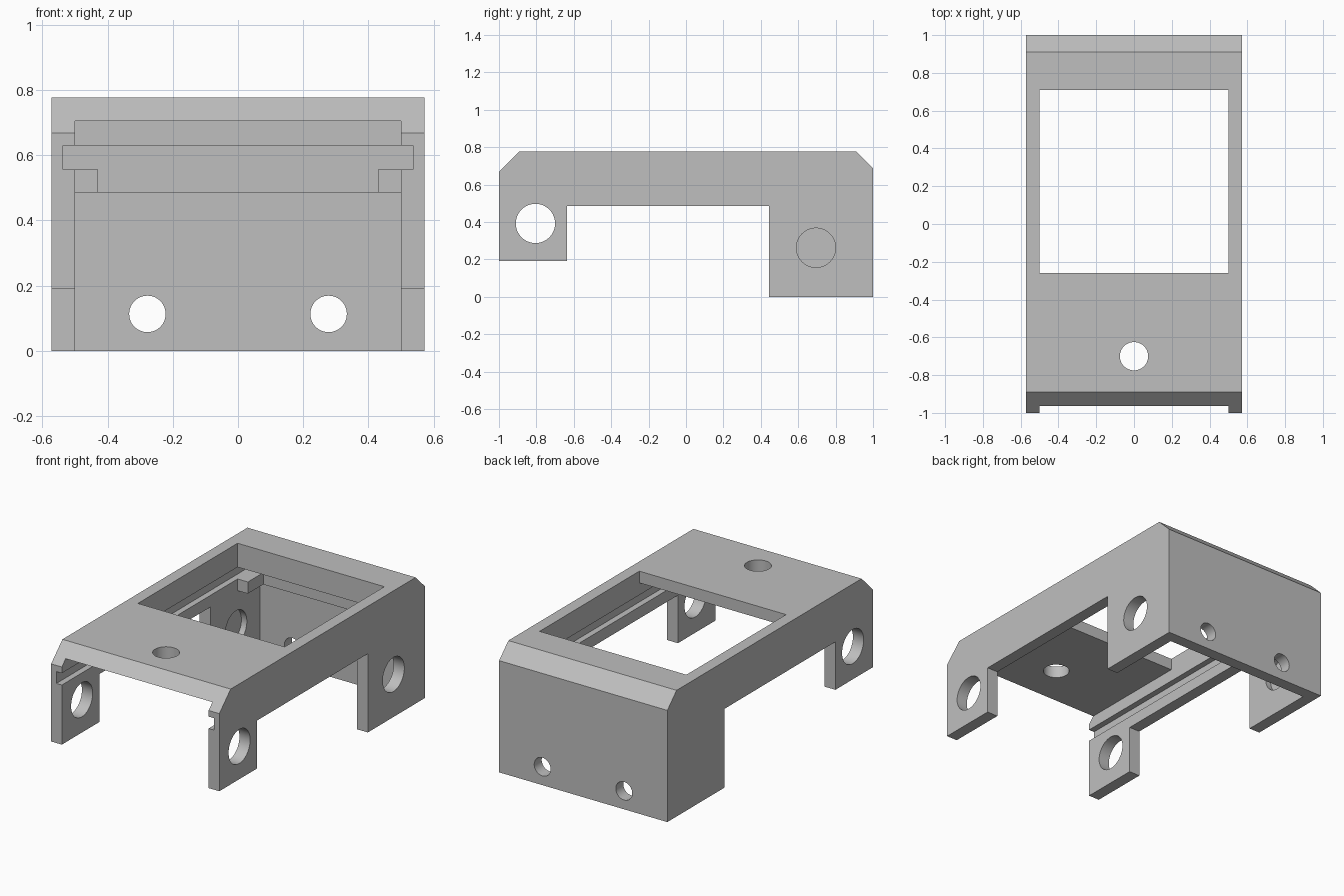
import bpy
import bmesh
import math

if "Cube" in bpy.data.objects:
    bpy.data.objects.remove(bpy.data.objects["Cube"], do_unlink=True)

W = 0.573      # outer half width
IN = 0.50      # inner half width

grey = bpy.data.materials.new("plain_grey")
grey.use_nodes = True
colour = (0.52, 0.52, 0.52, 1)
grey.diffuse_color = colour
grey.node_tree.nodes["Principled BSDF"].inputs["Base Color"].default_value = colour


def extrude_side_profile(name, points, half_width):
    """Extrude a closed (y, z) profile across x."""
    bm = bmesh.new()
    face = bm.faces.new([bm.verts.new((-half_width, y, z)) for y, z in points])
    grown = bmesh.ops.extrude_face_region(bm, geom=[face])
    moved = [v for v in grown["geom"] if isinstance(v, bmesh.types.BMVert)]
    bmesh.ops.translate(bm, verts=moved, vec=(2 * half_width, 0, 0))
    bmesh.ops.recalc_face_normals(bm, faces=bm.faces)
    mesh = bpy.data.meshes.new(name)
    bm.to_mesh(mesh)
    bm.free()
    obj = bpy.data.objects.new(name, mesh)
    bpy.context.collection.objects.link(obj)
    return obj


def cut(target, cutter):
    """Subtract the cutter from the target, then discard it."""
    cutter.hide_render = True
    mod = target.modifiers.new("cut", "BOOLEAN")
    mod.operation = "DIFFERENCE"
    mod.solver = "EXACT"
    mod.object = cutter
    bpy.ops.object.select_all(action="DESELECT")
    bpy.context.view_layer.objects.active = target
    target.select_set(True)
    bpy.ops.object.modifier_apply(modifier=mod.name)
    bpy.data.objects.remove(cutter, do_unlink=True)


def cut_box(target, half_width, y0, y1, z0, z1):
    box = [(y0, z0), (y1, z0), (y1, z1), (y0, z1)]
    cut(target, extrude_side_profile("cutter", box, half_width))


def cut_hole(target, centre, radius, depth, rotation):
    bpy.ops.mesh.primitive_cylinder_add(
        vertices=48, radius=radius, depth=depth, location=centre, rotation=rotation)
    cut(target, bpy.context.object)


# Outer body: chamfered top, side skirts, short front legs, long rear legs
housing = extrude_side_profile("housing", [
    (-1, 0.19), (-0.635, 0.19), (-0.635, 0.485), (0.445, 0.485),
    (0.445, 0), (1, 0), (1, 0.688), (0.91, 0.777), (-0.89, 0.777), (-1, 0.668),
], W)
housing.data.materials.append(grey)

# Main cavity under the roof, and the lower space in front of the back wall
cut_box(housing, IN, -1.1, 0.71, -0.1, 0.705)
cut_box(housing, IN, 0.60, 0.927, -0.1, 0.485)

# Sliding groove along both sides, with the drop slot between the end stops
cut_box(housing, 0.537, -1.1, 0.86, 0.557, 0.63)
cut_box(housing, 0.43, 0.60, 0.86, 0.40, 0.60)

# Window in the roof
cut_box(housing, IN, -0.26, 0.71, 0.66, 0.9)

# Round holes: roof, back wall, front legs, one rear leg
ALONG_X = (0, math.pi / 2, 0)
ALONG_Y = (math.pi / 2, 0, 0)
cut_hole(housing, (0, -0.7, 0.75), 0.075, 0.3, (0, 0, 0))
for side in (-1, 1):
    cut_hole(housing, (side * 0.278, 0.97, 0.113), 0.056, 0.3, ALONG_Y)
    cut_hole(housing, (side * 0.54, -0.805, 0.392), 0.105, 0.2, ALONG_X)
cut_hole(housing, (0.54, 0.695, 0.262), 0.105, 0.2, ALONG_X)

# Blind recess on the inner face of the other rear leg
cut_hole(housing, (-0.437, 0.695, 0.262), 0.105, 0.2, ALONG_X)

bpy.ops.object.select_all(action="DESELECT")
bpy.context.view_layer.objects.active = housing
housing.select_set(True)
bpy.ops.object.shade_smooth_by_angle(angle=math.radians(30))
